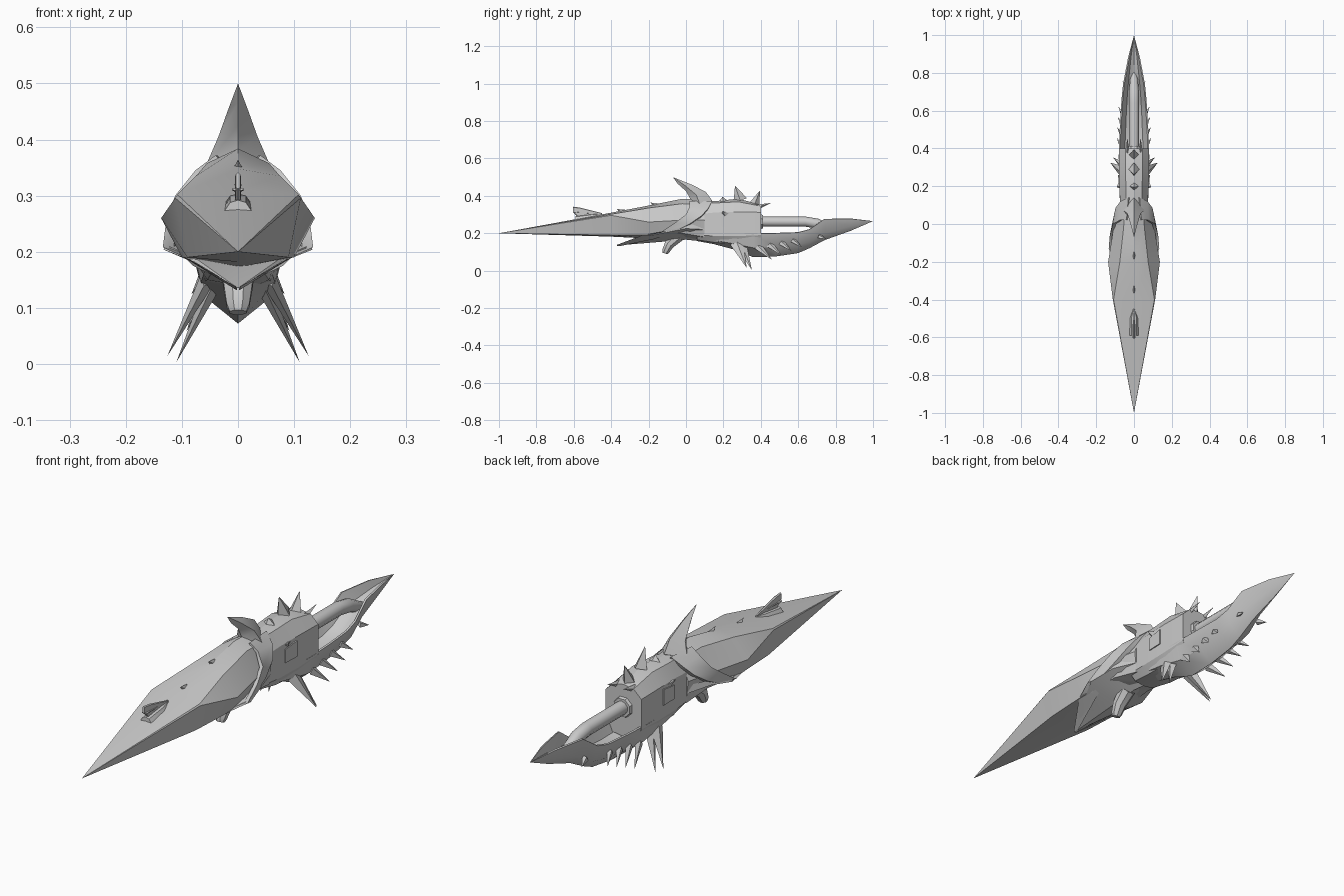
import bpy, bmesh, math
from mathutils import Vector

grey = bpy.data.materials.new("hull grey")
grey.diffuse_color = (0.6, 0.6, 0.6, 1)


def finish(name, bm, angle=30):
    bmesh.ops.remove_doubles(bm, verts=bm.verts, dist=0.0005)
    bmesh.ops.recalc_face_normals(bm, faces=bm.faces)
    me = bpy.data.meshes.new(name)
    bm.to_mesh(me)
    bm.free()
    me.materials.append(grey)
    ob = bpy.data.objects.new(name, me)
    bpy.context.collection.objects.link(ob)
    bpy.ops.object.select_all(action='DESELECT')
    ob.select_set(True)
    bpy.context.view_layer.objects.active = ob
    bpy.ops.object.shade_smooth_by_angle(angle=math.radians(angle))
    return ob


def skin(bm, rings, caps=True):
    """Join closed rings of points with faces."""
    vs = [[bm.verts.new(p) for p in r] for r in rings]
    n = len(vs[0])
    for a, b in zip(vs, vs[1:]):
        for i in range(n):
            j = (i + 1) % n
            bm.faces.new((a[i], a[j], b[j], b[i]))
    if caps:
        bm.faces.new(vs[0])
        bm.faces.new(vs[-1])


def loft(name, sections, angle=30):
    """Sections are (y, half profile from top centre to bottom centre)."""
    bm = bmesh.new()
    rings = []
    for y, half in sections:
        ring = [(x, y, z) for x, z in half]
        ring += [(-x, y, z) for x, z in half[-2:0:-1]]
        rings.append(ring)
    skin(bm, rings)
    return finish(name, bm, angle)


def spike(name, base, tip, length, width, mirror=True):
    """Flattened four-sided thorn, long along the hull."""
    bm = bmesh.new()
    for s in ((1, -1) if mirror else (1,)):
        b = Vector((base[0] * s, base[1], base[2]))
        t = bm.verts.new((tip[0] * s, tip[1], tip[2]))
        d = (t.co - b).normalized()
        side = d.cross(Vector((0, 1, 0))).normalized()
        along = side.cross(d)
        ring = [bm.verts.new(b + o) for o in (along * length, side * width, -along * length, -side * width)]
        for i in range(4):
            bm.faces.new((ring[i], ring[(i + 1) % 4], t))
        bm.faces.new(ring)
    return finish(name, bm, 20)


def tube(name, path, radii, sides=10):
    bm = bmesh.new()
    pts = [Vector(p) for p in path]
    rings = []
    for i, p in enumerate(pts):
        d = (pts[min(i + 1, len(pts) - 1)] - pts[max(i - 1, 0)]).normalized()
        u = Vector((1, 0, 0))
        v = d.cross(u)
        rings.append([p + radii[i] * (u * math.cos(a) + v * math.sin(a))
                      for a in (2 * math.pi * (k + .5) / sides for k in range(sides))])
    skin(bm, rings)
    return finish(name, bm, 40)


# Long pointed bow
loft("bow_hull", [
    (-1.0, [(0, .2)] * 5),
    (-.40, [(0, .310), (.108, .302), (.112, .296), (.090, .190), (0, .182)]),
    (-.20, [(0, .348), (.075, .335), (.137, .260), (.100, .190), (0, .172)]),
    (-.02, [(0, .384), (.055, .358), (.108, .270), (.085, .200), (0, .175)]),
    (.10, [(0, .380), (.048, .350), (.080, .270), (.070, .180), (0, .158)])])

# Pointed plate under the bow
loft("lower_jaw", [
    (-.37, [(0, .135)] * 4),
    (-.22, [(0, .183), (.075, .188), (.078, .182), (0, .147)]),
    (-.11, [(0, .200), (.128, .212), (.133, .204), (0, .156)]),
    (.00, [(0, .210), (.105, .245), (.110, .225), (0, .166)]),
    (.10, [(0, .210), (.070, .250), (.075, .220), (0, .155)])], 25)

# Engine block with chamfered top
loft("engine_block", [
    (.06, [(0, .375), (.040, .362), (.068, .300), (.070, .190), (.045, .165), (0, .158)]),
    (.16, [(0, .372), (.042, .362), (.076, .312), (.077, .185), (.055, .150), (0, .140)]),
    (.28, [(0, .385), (.045, .368), (.080, .314), (.080, .185), (.060, .145), (0, .125)]),
    (.40, [(0, .352), (.045, .345), (.080, .312), (.080, .190), (.060, .150), (0, .140)])], 25)

# Open keel scoop that sweeps back to the stern point
keel = []
for y, rx, rz, mx, mz, bz in [
        (.10, .066, .190, .058, .170, .155), (.25, .079, .200, .066, .145, .115),
        (.36, .081, .200, .062, .122, .072), (.48, .077, .202, .056, .125, .076),
        (.60, .070, .206, .050, .140, .094), (.66, .066, .222, .046, .152, .120),
        (.74, .058, .277, .038, .200, .163), (.88, .032, .279, .020, .238, .213)]:
    floor = bz + .45 * (rz - bz)
    keel.append((y, [(0, floor), (mx * .8, floor + .2 * (rz - floor)), (rx - .007, rz),
                     (rx, rz - .002), (mx, mz), (0, bz)]))
keel.append((1.0, [(0, .265)] * 6))
loft("stern_keel", keel, 35)

# Thrust pipe with socket
tube("thrust_pipe", [(0, .38, .262), (0, .64, .262), (0, .70, .252), (0, .76, .225), (0, .80, .215)],
     [.027, .027, .027, .022, .012])
tube("pipe_socket", [(0, .39, .262), (0, .412, .262)], [.045, .038], 8)

# Forward-curling horn of the collar
bm = bmesh.new()
skin(bm, [
    [(0, -.07, .5)] * 4,
    [(0, .03, .460), (.017, -.005, .455), (0, -.045, .465), (-.017, -.005, .455)],
    [(0, .105, .422), (.035, .055, .405), (0, .000, .425), (-.035, .055, .405)],
    [(0, .140, .375), (.058, .075, .352), (0, .025, .380), (-.058, .075, .352)],
    [(0, .120, .340), (.050, .070, .320), (0, .020, .340), (-.050, .070, .320)]])
finish("collar_horn", bm, 35)

# Collar arms sweeping down and forward to the jaw
bm = bmesh.new()
arm = [((.030, .140, .372), (.040, .020, .372)),
       ((.072, .120, .335), (.076, .020, .345)),
       ((.098, .085, .295), (.112, .000, .300)),
       ((.112, .020, .250), (.128, -.060, .255)),
       ((.118, -.050, .215), (.134, -.130, .208)),
       ((.080, -.170, .175), (.095, -.230, .190)),
       ((.002, -.350, .138), (.004, -.370, .138))]
for s in (1, -1):
    rings = []
    for back, front in arm:
        ring = []
        for p, k in ((back, 1), (front, 1), (front, .86), (back, .8)):
            ring.append((p[0] * s * k, p[1], p[2] - (0 if k == 1 else .006)))
        rings.append(ring)
    skin(bm, rings)
finish("collar_arms", bm, 35)

# Belly gun
tube("belly_gun", [(0, -.04, .185), (0, -.09, .140), (0, -.108, .105), (0, -.112, .092)],
     [.034, .028, .022, .016], 8)

# Bow turret: wedge base, upright blade, cross plate
loft("turret_base", [
    (-.59, [(0, .292), (.014, .288), (.026, .270), (0, .262)]),
    (-.50, [(0, .302), (.014, .300), (.024, .286), (0, .275)]),
    (-.45, [(0, .304), (.003, .303), (.004, .298), (0, .290)])], 20)
loft("turret_blade", [
    (-.605, [(0, .342), (.004, .338), (.004, .315), (0, .312)]),
    (-.57, [(0, .338), (.005, .335), (.005, .285), (0, .280)]),
    (-.45, [(0, .308), (.003, .306), (.003, .298), (0, .296)])], 20)
loft("turret_cross", [
    (-.60, [(0, .314), (.011, .313), (.011, .310), (0, .309)]),
    (-.52, [(0, .311), (.006, .310), (.006, .307), (0, .306)])], 20)

# Small bumps along the bow ridge
for y, z in ((-.35, .318), (-.17, .352)):
    spike("ridge_bump", (0, y + .015, z - .008), (0, y - .02, z + .012), .018, .011, False)

# Thorns on top of the engine block
for base, tip, l in (((0, .29, .375), (0, .262, .455), .038),
                     ((0, .365, .35), (0, .395, .428), .03),
                     ((0, .20, .365), (0, .195, .395), .03)):
    spike("top_thorn", base, tip, l, .028, False)
spike("rear_thorn", (.035, .38, .34), (.035, .455, .362), .014, .012)
spike("shoulder_thorn", (.07, .21, .30), (.092, .195, .318), .022, .012)

# Long splayed fangs below the block
spike("outer_fang", (.055, .27, .150), (.126, .325, .014), .036, .014)
spike("inner_fang", (.045, .295, .140), (.110, .352, .003), .030, .014)

# Row of shrinking keel barbs
for i in range(4):
    y = .385 + .062 * i
    z = .130 + .011 * i
    spike("keel_barb", (.058, y, z), (.092 - .003 * i, y + .075 - .008 * i, z - .072 + .011 * i),
          .022 - .002 * i, .010)
spike("stern_barb", (.046, .71, .185), (.060, .755, .168), .015, .008)

# Raised panels on the block sides
loft("side_panel", [
    (.19, [(0, .29), (.081, .290), (.081, .235), (0, .235)]),
    (.26, [(0, .30), (.084, .300), (.084, .235), (0, .235)])], 20)
